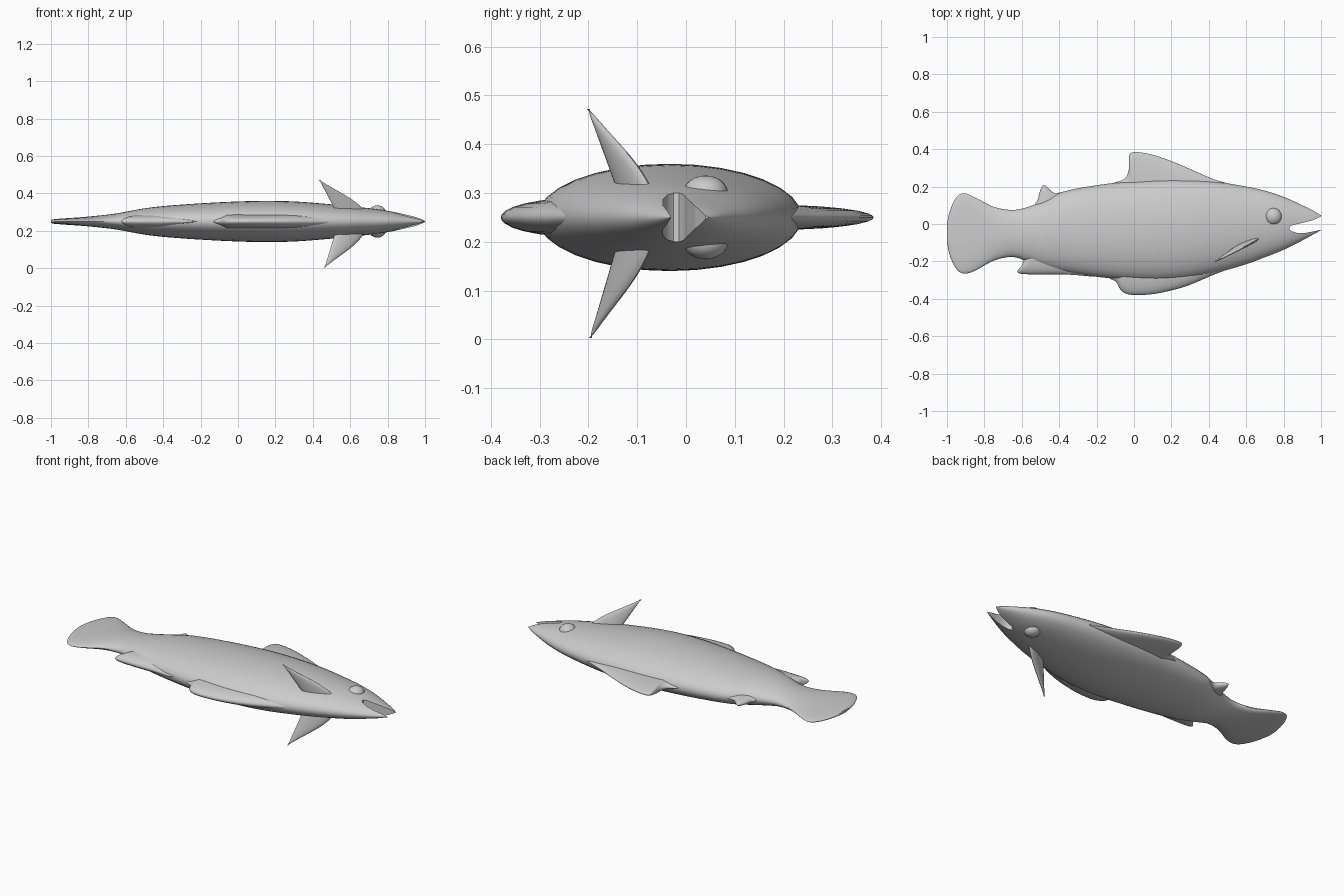
import bpy, bmesh, math
from mathutils import Vector

if "Cube" in bpy.data.objects:
    bpy.data.objects.remove(bpy.data.objects["Cube"])

MID = 0.25  # height of the fish's plane of symmetry

grey = bpy.data.materials.new("plain grey")
grey.diffuse_color = (0.6, 0.6, 0.6, 1)
grey.use_nodes = True
grey.node_tree.nodes["Principled BSDF"].inputs["Base Color"].default_value = grey.diffuse_color


def smooth(pts, t):
    """Hermite curve through rows of values, the first column being the parameter."""
    def slope(i, c):
        a, b = pts[max(i - 1, 0)], pts[min(i + 1, len(pts) - 1)]
        return (b[c] - a[c]) / (b[0] - a[0])
    i = 0
    while i < len(pts) - 2 and t > pts[i + 1][0]:
        i += 1
    p, q = pts[i], pts[i + 1]
    h = q[0] - p[0]
    u = (t - p[0]) / h
    return [p[c] * (2*u**3 - 3*u*u + 1) + q[c] * (3*u*u - 2*u**3)
            + slope(i, c) * h * (u**3 - 2*u*u + u) + slope(i + 1, c) * h * (u**3 - u*u)
            for c in range(1, len(p))]


def loft(name, rings):
    """Skin a list of equal closed rings and cap both ends."""
    bm = bmesh.new()
    vs = [[bm.verts.new(p) for p in r] for r in rings]
    n = len(vs[0])
    for a, b in zip(vs, vs[1:]):
        for j in range(n):
            bm.faces.new((a[j], a[(j + 1) % n], b[(j + 1) % n], b[j]))
    bm.faces.new(vs[0])
    bm.faces.new(vs[-1])
    bmesh.ops.recalc_face_normals(bm, faces=bm.faces)
    me = bpy.data.meshes.new(name)
    bm.to_mesh(me)
    bm.free()
    ob = bpy.data.objects.new(name, me)
    bpy.context.collection.objects.link(ob)
    me.materials.append(grey)
    return ob


def shade(ob, angle=50):
    bpy.ops.object.select_all(action='DESELECT')
    ob.select_set(True)
    bpy.context.view_layer.objects.active = ob
    bpy.ops.object.shade_smooth_by_angle(angle=math.radians(angle))


def fin(name, rows, thick, normal=(0, 0, 1), steps=32):
    """Blade from rows of (base point, edge point), thinning toward its edge."""
    flat = [[i, *b, *e] for i, (b, e) in enumerate(rows)]
    nrm = Vector(normal).normalized()
    rings = []
    for k in range(steps + 1):
        u = k / steps
        v = smooth(flat, u * (len(rows) - 1))
        base, edge = Vector(v[:3]), Vector(v[3:])
        env = thick * (0.25 + 0.75 * min(1, 4 * u, 4 * (1 - u)) ** 0.5)
        prof = [(s, env * (1 - s * s) ** 0.5) for s in (0, 0.25, 0.5, 0.7, 0.85, 0.95, 0.99)]
        side = [base.lerp(edge, s) + nrm * w for s, w in prof]
        back = [base.lerp(edge, s) - nrm * w for s, w in reversed(prof)]
        rings.append(side + [edge] + back)
    ob = loft(name, rings)
    shade(ob)
    return ob


# Body and tail: x, upper edge, lower edge, half thickness
body_rows = [
    (-1.0, 0.0, -0.1, 0.008), (-0.985, 0.07, -0.17, 0.012), (-0.95, 0.142, -0.24, 0.015),
    (-0.91, 0.165, -0.265, 0.018), (-0.85, 0.142, -0.25, 0.022), (-0.75, 0.092, -0.196, 0.031),
    (-0.65, 0.075, -0.176, 0.043), (-0.57, 0.09, -0.2, 0.058), (-0.48, 0.125, -0.232, 0.073),
    (-0.38, 0.172, -0.255, 0.084), (-0.2, 0.207, -0.282, 0.097), (0, 0.23, -0.302, 0.107),
    (0.15, 0.238, -0.305, 0.11), (0.3, 0.236, -0.29, 0.107), (0.45, 0.224, -0.258, 0.096),
    (0.6, 0.2, -0.215, 0.082), (0.7, 0.178, -0.178, 0.071), (0.8, 0.145, -0.138, 0.057),
    (0.9, 0.1, -0.088, 0.036), (0.96, 0.07, -0.055, 0.021), (1.0, 0.046, -0.033, 0.006)]
rings = []
for k in range(91):
    x = -math.cos(math.pi * k / 90) * 0.6 + (2 * k / 90 - 1) * 0.4
    top, bottom, half = smooth(body_rows, x)
    rings.append([(x, (top + bottom) / 2 + (top - bottom) / 2 * math.cos(a),
                   MID + half * math.sin(a))
                  for a in (2 * math.pi * j / 32 for j in range(32))])
body = loft("body", rings)

# Open mouth cut through the snout
notch = [(1.05, 0.06), (0.995, 0.038), (0.95, 0.018), (0.89, 0.003), (0.85, -0.005), (0.832, -0.014),
         (0.83, -0.026), (0.84, -0.038), (0.87, -0.047), (0.92, -0.047), (1.0, -0.031), (1.05, -0.02)]
cutter = loft("mouth_cutter", [[(x, y, z) for x, y in notch] for z in (0, 0.5)])
bpy.context.view_layer.objects.active = body
cut = body.modifiers.new("mouth", 'BOOLEAN')
cut.operation, cut.solver, cut.object = 'DIFFERENCE', 'EXACT', cutter
bpy.ops.object.modifier_apply(modifier=cut.name)
bpy.data.objects.remove(cutter)
shade(body, 40)


# Fins along the midline: (base x, base y, edge x, edge y)
def midline_fin(name, rows, thick):
    fin(name, [((a, b, MID), (c, d, MID)) for a, b, c, d in rows], thick)


midline_fin("dorsal_fin", [
    (-0.12, 0.17, -0.11, 0.22), (-0.06, 0.17, -0.05, 0.242), (-0.01, 0.17, -0.028, 0.29),
    (0.0, 0.17, -0.026, 0.365), (0.03, 0.17, 0.005, 0.385), (0.1, 0.17, 0.1, 0.37),
    (0.2, 0.17, 0.2, 0.336), (0.3, 0.17, 0.3, 0.294), (0.4, 0.17, 0.42, 0.242),
    (0.5, 0.16, 0.52, 0.212)], 0.026)
midline_fin("adipose_fin", [
    (-0.54, 0.06, -0.53, 0.108), (-0.5, 0.08, -0.515, 0.13), (-0.47, 0.09, -0.503, 0.175),
    (-0.455, 0.1, -0.485, 0.209), (-0.44, 0.1, -0.46, 0.193), (-0.41, 0.11, -0.425, 0.166),
    (-0.36, 0.12, -0.36, 0.176)], 0.022)
midline_fin("anal_fin", [
    (-0.55, -0.14, -0.59, -0.19), (-0.53, -0.15, -0.6, -0.222), (-0.51, -0.16, -0.622, -0.25),
    (-0.49, -0.17, -0.605, -0.266), (-0.44, -0.18, -0.5, -0.27), (-0.36, -0.19, -0.36, -0.27),
    (-0.22, -0.2, -0.22, -0.281)], 0.035)
midline_fin("pelvic_fin", [
    (-0.13, -0.22, -0.13, -0.292), (-0.07, -0.22, -0.095, -0.31), (-0.04, -0.22, -0.07, -0.354),
    (0.01, -0.22, -0.02, -0.378), (0.1, -0.22, 0.09, -0.376), (0.2, -0.22, 0.2, -0.355),
    (0.3, -0.21, 0.3, -0.325), (0.42, -0.2, 0.42, -0.274), (0.55, -0.17, 0.55, -0.224)], 0.04)

for label, s in (("left", 1), ("right", -1)):
    # Swept side fins: the rows run from root to tip, between rear and front edges
    tip = Vector((0.435, -0.2, 0.222)) if s > 0 else Vector((0.463, -0.196, 0.247))
    rear, front = Vector((0.52, -0.14, 0.06)), Vector((0.665, -0.075, 0.055))
    nrm = (front - rear).cross(tip - rear).normalized()
    side_rings = []
    for k in range(17):
        t = k / 16
        a, b = rear.lerp(tip, t), front.lerp(tip, t)
        b += (b - a) * 0.25 * math.sin(math.pi * t) + Vector((0.012, 0.004, 0)) * (1 - t * t)
        c, h = (a + b) / 2, (b - a) / 2
        w = 0.014 * (1 - t) ** 0.6 + 0.001
        ring = [c + h * math.cos(q) + nrm * w * math.sin(q)
                for q in (2 * math.pi * j / 16 for j in range(16))]
        if k == 16:
            ring = [tip + Vector((0.004 * math.cos(q), 0.003 * math.sin(q), 0))
                    for q in (2 * math.pi * j / 16 for j in range(16))]
        side_rings.append([(p.x, p.y, MID + s * p.z) for p in ring])
    shade(loft(label + "_pectoral_fin", side_rings))

    # Bulging eyes
    bpy.ops.mesh.primitive_uv_sphere_add(segments=24, ring_count=12, radius=1,
                                         location=(0.745, 0.04, MID + s * 0.05))
    eye = bpy.context.object
    eye.name = label + "_eye"
    eye.scale = (0.045, 0.046, 0.036)
    eye.data.materials.append(grey)
    shade(eye)
